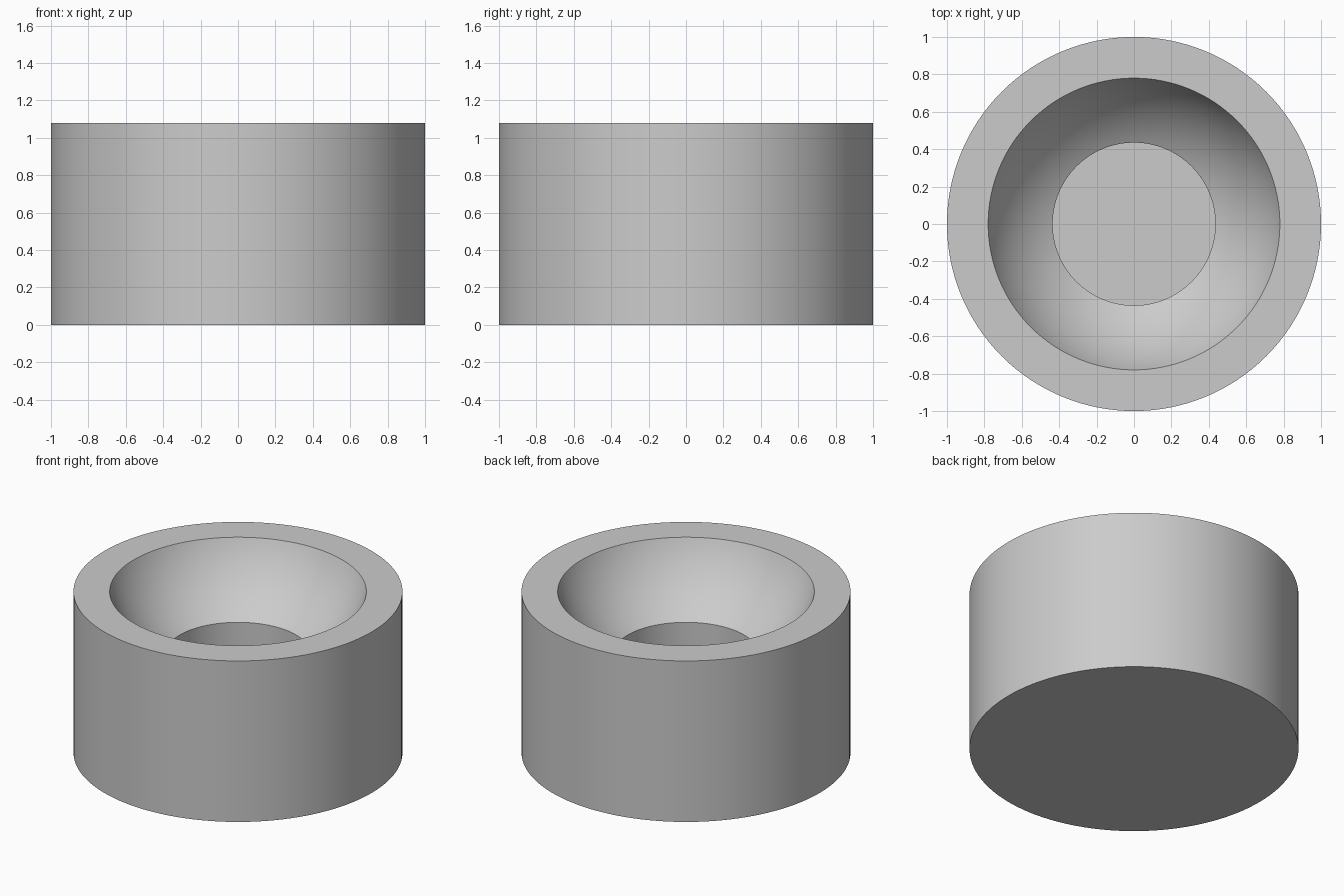
import bpy
import bmesh
import math

cube = bpy.data.objects.get("Cube")
if cube:
    bpy.data.objects.remove(cube, do_unlink=True)

HEIGHT, OUTER, RIM, HOLE = 1.08, 1.0, 0.78, 0.435
LEDGE, FLOOR = 0.67, 0.24      # top and bottom of the central pocket
SEGMENTS, BOWL_STEPS = 128, 20

# Centre and radius of the sphere that forms the bowl
drop = HEIGHT - LEDGE
rise = (RIM**2 - HOLE**2 - drop**2) / (2 * drop)
radius = math.hypot(RIM, rise)
start, end = math.asin(RIM / radius), math.asin(HOLE / radius)

# Half profile: base, outer wall, rim, spherical bowl, pocket
profile = [(0, 0), (OUTER, 0), (OUTER, HEIGHT)]
for i in range(BOWL_STEPS + 1):
    a = start + (end - start) * i / BOWL_STEPS
    profile.append((radius * math.sin(a), HEIGHT + rise - radius * math.cos(a)))
profile += [(HOLE, FLOOR), (0, FLOOR)]

# Turn the profile around the vertical axis
bm = bmesh.new()
verts = [bm.verts.new((r, 0, z)) for r, z in profile]
edges = [bm.edges.new(pair) for pair in zip(verts, verts[1:])]
bmesh.ops.spin(bm, geom=verts + edges, cent=(0, 0, 0), axis=(0, 0, 1),
               angle=2 * math.pi, steps=SEGMENTS, use_duplicate=False)
bmesh.ops.remove_doubles(bm, verts=bm.verts[:], dist=0.0001)
bmesh.ops.recalc_face_normals(bm, faces=bm.faces[:])
mesh = bpy.data.meshes.new("cup_body")
bm.to_mesh(mesh)
bm.free()

cup = bpy.data.objects.new("cup_body", mesh)
bpy.context.collection.objects.link(cup)

# Plain grey
grey = bpy.data.materials.new("light_grey")
grey.use_nodes = True
colour = (0.6, 0.6, 0.6, 1)
grey.diffuse_color = colour
grey.node_tree.nodes["Principled BSDF"].inputs["Base Color"].default_value = colour
mesh.materials.append(grey)

# Smooth walls with crisp rims
bpy.ops.object.select_all(action="DESELECT")
cup.select_set(True)
bpy.context.view_layer.objects.active = cup
bpy.ops.object.shade_smooth_by_angle(angle=math.radians(25))
